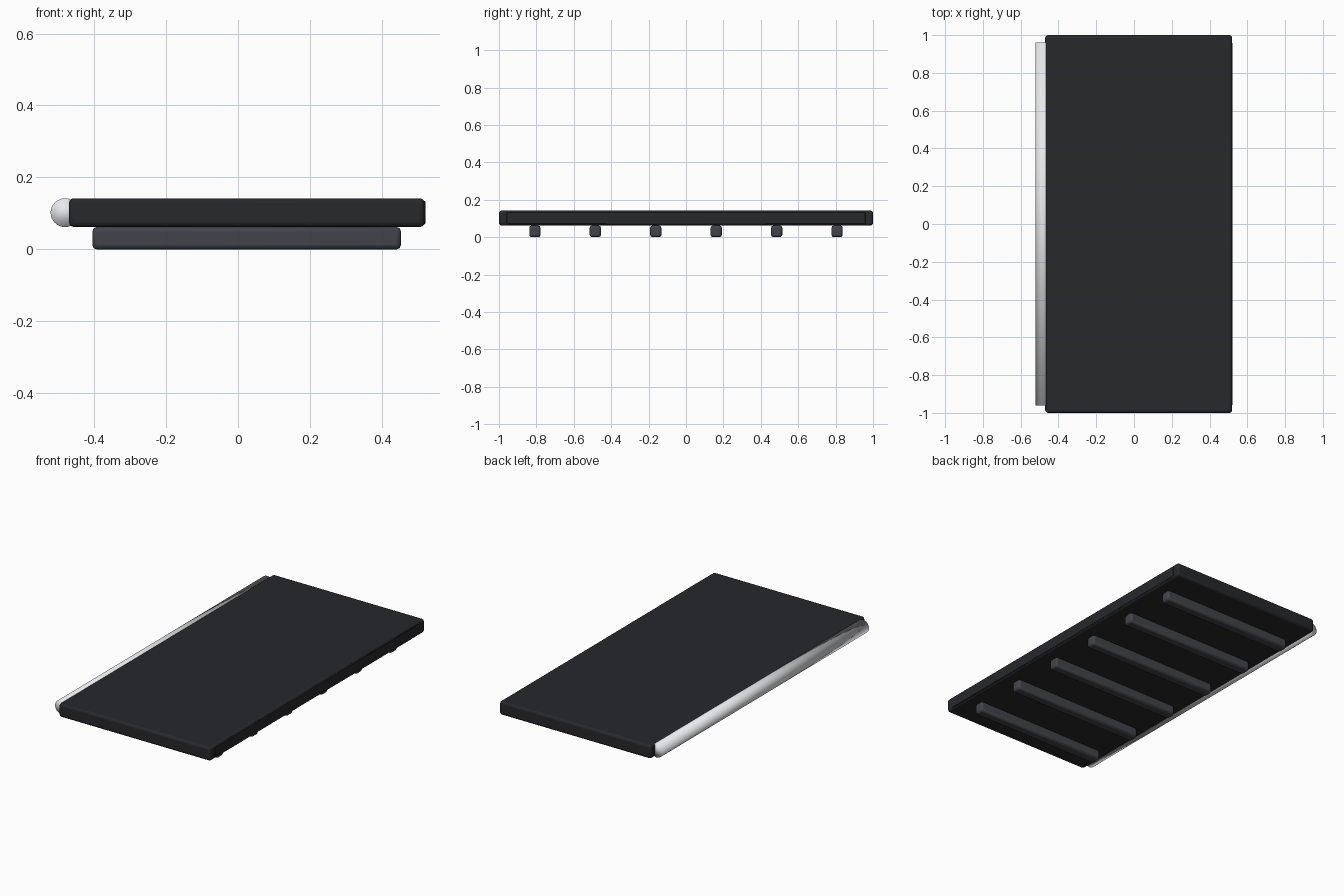
import bpy, math

if "Cube" in bpy.data.objects:
    bpy.data.objects.remove(bpy.data.objects["Cube"])


def material(name, rgb):
    m = bpy.data.materials.new(name)
    m.diffuse_color = (*rgb, 1)
    m.use_nodes = True
    m.node_tree.nodes["Principled BSDF"].inputs["Base Color"].default_value = m.diffuse_color
    return m


def box(name, lo, hi, bevel, segments, mat):
    size = [b - a for a, b in zip(lo, hi)]
    bpy.ops.mesh.primitive_cube_add(size=1, location=[(a + b) / 2 for a, b in zip(lo, hi)])
    ob = bpy.context.object
    ob.name = name
    ob.scale = size
    bpy.ops.object.transform_apply(location=False, rotation=False, scale=True)
    mod = ob.modifiers.new("Bevel", "BEVEL")
    mod.width = bevel
    mod.segments = segments
    ob.data.materials.append(mat)
    bpy.ops.object.shade_smooth_by_angle(angle=math.radians(40))
    return ob


dark = material("dark_panel", (0.02, 0.021, 0.024))
slat_grey = material("slat_grey", (0.055, 0.057, 0.068))
light = material("light_metal", (0.8, 0.81, 0.84))

# Main flat panel and the thin trim flush with its right edge
box("panel", (-0.47, -1, 0.062), (0.519, 1, 0.142), 0.014, 3, dark)
box("edge_trim", (0.505, -0.96, 0.069), (0.521, 0.96, 0.135), 0.003, 1, dark)

# Rounded rod along the left edge
bpy.ops.mesh.primitive_cylinder_add(vertices=32, radius=0.04, depth=1.92,
                                    location=(-0.481, 0, 0.102),
                                    rotation=(math.pi / 2, 0, 0))
rod = bpy.context.object
rod.name = "edge_rod"
rod.data.materials.append(light)
bpy.ops.object.shade_smooth()

# Six cross slats underneath
for i in range(6):
    y = -0.808 + i * 0.3232
    box(f"slat_{i + 1}", (-0.405, y - 0.03, 0), (0.453, y + 0.03, 0.062), 0.012, 2, slat_grey)
